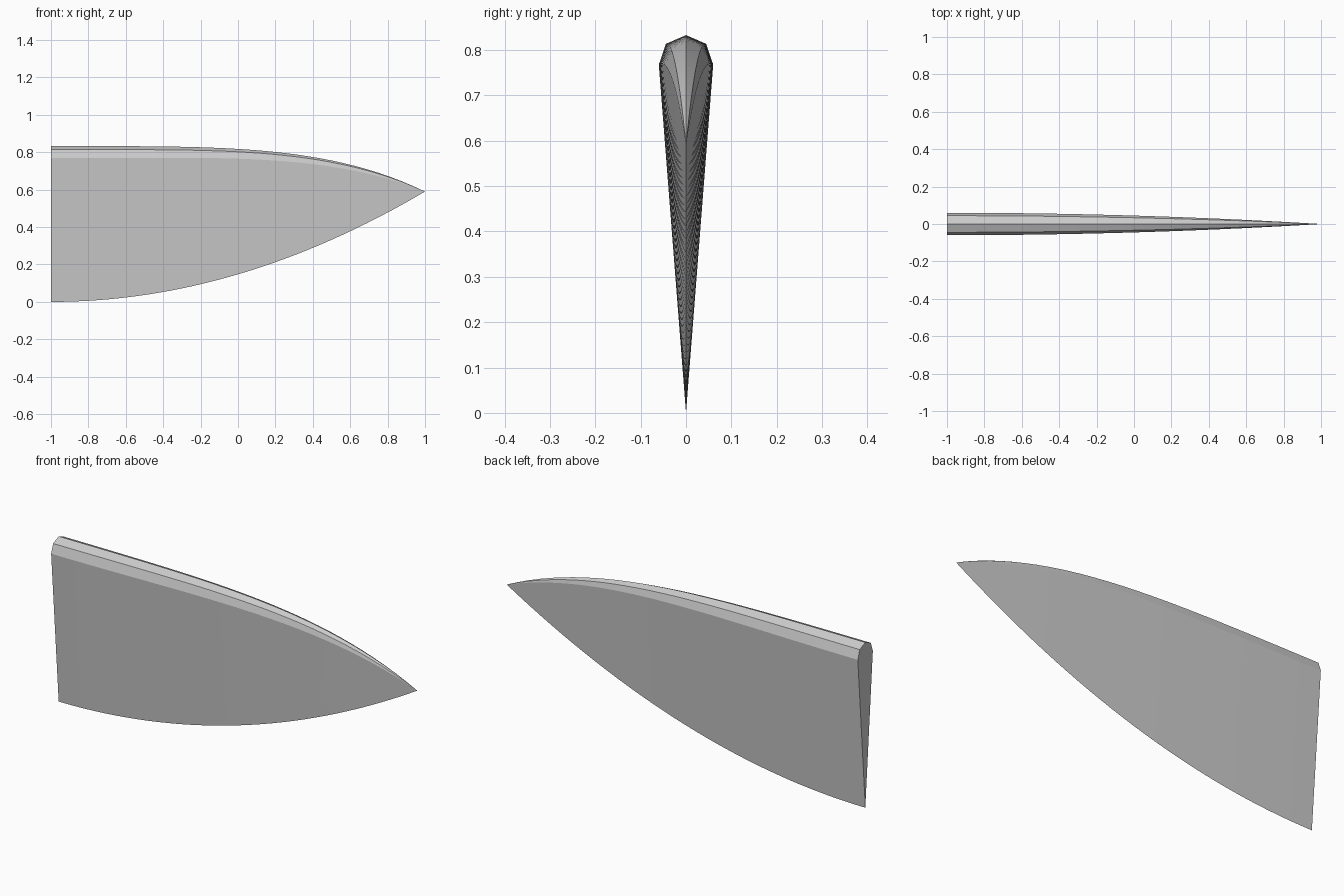
import bpy, bmesh

if "Cube" in bpy.data.objects:
    bpy.data.objects.remove(bpy.data.objects["Cube"])

SEGMENTS = 32

# Cross-section: (share of half width, share of height), going round from the edge
SECTION = [(0, 0), (1, 0.922), (0.74, 0.977), (0, 1), (-0.74, 0.977), (-1, 0.922)]


def section_points(x):
    u = (x + 1) / 2
    bottom = 0.59 * u ** 2            # curved cutting edge
    top = 0.833 - 0.243 * u ** 4      # drooping spine
    half_width = 0.06 * (1 - u ** 2)  # taper to the tip
    return [(x, w * half_width, bottom + h * (top - bottom)) for w, h in SECTION]


# Blade: loft the section from the flat rear end to the pointed tip
bm = bmesh.new()
rings = [[bm.verts.new(p) for p in section_points(-1 + 2 * i / SEGMENTS)]
         for i in range(SEGMENTS)]
tip = bm.verts.new((1, 0, 0.59))
n = len(SECTION)
for a, b in zip(rings, rings[1:]):
    for j in range(n):
        k = (j + 1) % n
        bm.faces.new((a[j], a[k], b[k], b[j]))
for j in range(n):
    bm.faces.new((rings[-1][j], rings[-1][(j + 1) % n], tip))
bm.faces.new(rings[0])
bmesh.ops.recalc_face_normals(bm, faces=bm.faces)

mesh = bpy.data.meshes.new("blade")
bm.to_mesh(mesh)
bm.free()
blade = bpy.data.objects.new("blade", mesh)
bpy.context.collection.objects.link(blade)
